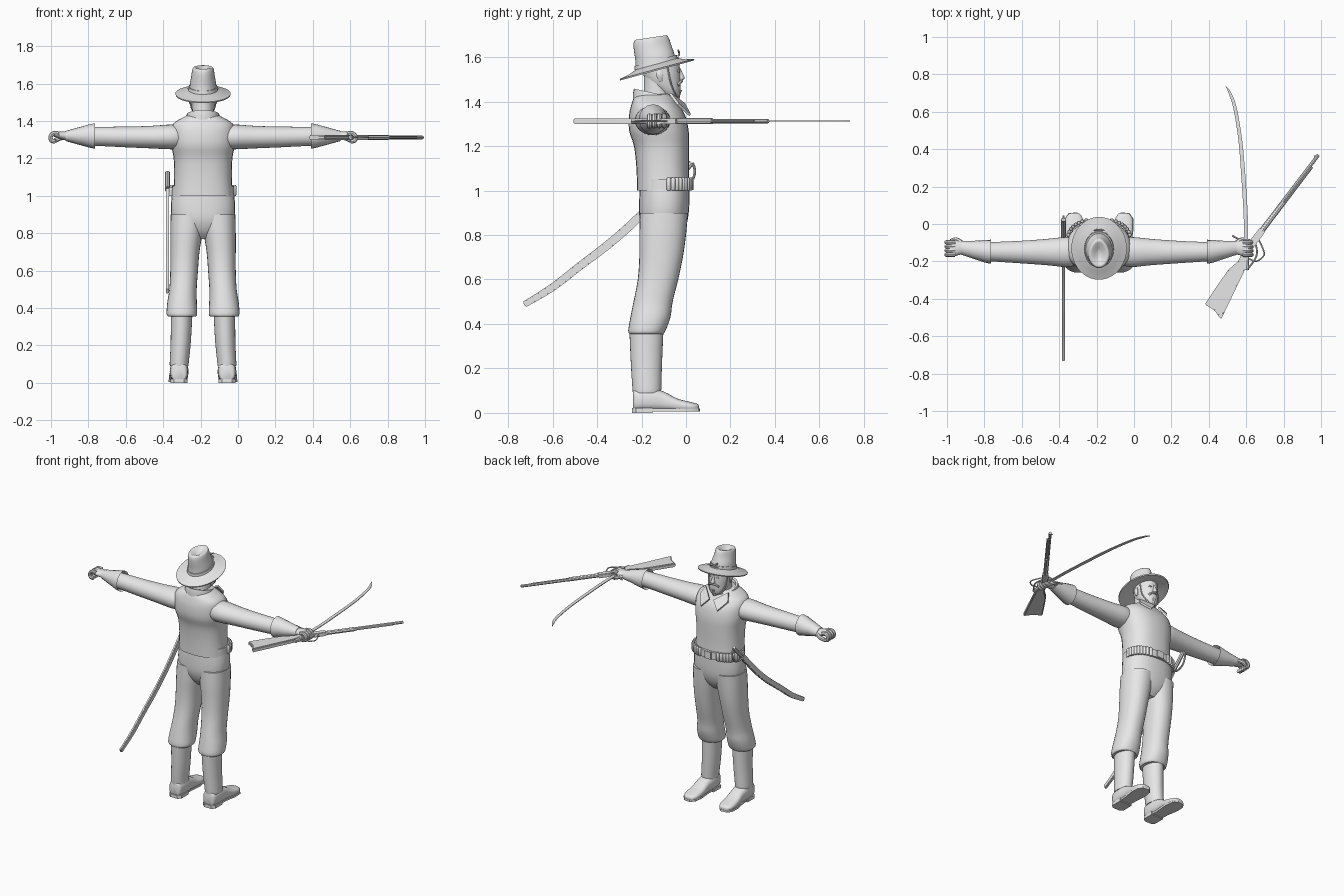
import bpy, bmesh, math
from mathutils import Vector

C = -0.187  # x of the body's middle plane
grey = bpy.data.materials.new("light grey")
grey.diffuse_color = (0.8, 0.8, 0.8, 1)


def finish(name, bm, angle=40):
    bmesh.ops.recalc_face_normals(bm, faces=bm.faces)
    me = bpy.data.meshes.new(name)
    bm.to_mesh(me)
    bm.free()
    me.materials.append(grey)
    me.shade_smooth()
    me.set_sharp_from_angle(angle=math.radians(angle))
    ob = bpy.data.objects.new(name, me)
    bpy.context.collection.objects.link(ob)
    return ob


def smooth_rows(rows, k):
    """Catmull-Rom interpolation of ring parameters."""
    out = []
    for i in range(len(rows) - 1):
        p = [rows[max(0, min(len(rows) - 1, i + j))] for j in (-1, 0, 1, 2)]
        for s in range(k):
            t = s / k
            out.append([0.5 * (2 * b + (c - a) * t + (2 * a - 5 * b + 4 * c - d) * t * t
                               + (3 * b - a - 3 * c + d) * t ** 3) for a, b, c, d in zip(*p)])
    return out + [list(rows[-1])]


def loft(name, rings, axis="z", k=3, n=28, power=2.0, tilt=0.0, angle=40):
    """Skin rings of (position, centre a, centre b, radius a, radius b) along an axis."""
    bm = bmesh.new()
    loops = []
    for t, a, b, ra, rb in (smooth_rows(rings, k) if k > 1 else rings):
        loop = []
        for i in range(n):
            w = 2 * math.pi * i / n
            c, s = math.cos(w), math.sin(w)
            p = a + ra * math.copysign(abs(c) ** (2 / power), c)
            q = b + rb * math.copysign(abs(s) ** (2 / power), s)
            tt = t + tilt * (q - b)
            loop.append(bm.verts.new({"z": (p, q, tt), "x": (tt, p, q), "y": (p, tt, q)}[axis]))
        loops.append(loop)
    for l0, l1 in zip(loops, loops[1:]):
        for i in range(n):
            bm.faces.new((l0[i], l0[(i + 1) % n], l1[(i + 1) % n], l1[i]))
    bm.faces.new(loops[0])
    bm.faces.new(loops[-1])
    return finish(name, bm, angle)


def tube(name, pts, r, smooth=True):
    """Round rod along a path."""
    cu = bpy.data.curves.new(name, "CURVE")
    cu.dimensions = "3D"
    cu.bevel_depth, cu.bevel_resolution, cu.use_fill_caps = r, 2, True
    path = smooth_rows(pts, 4) if smooth else pts
    sp = cu.splines.new("POLY")
    sp.points.add(len(path) - 1)
    for p, co in zip(sp.points, path):
        p.co = (*co, 1)
    tmp = bpy.data.objects.new(name + "_path", cu)
    bpy.context.collection.objects.link(tmp)
    me = bpy.data.meshes.new_from_object(tmp.evaluated_get(bpy.context.evaluated_depsgraph_get()))
    bpy.data.objects.remove(tmp)
    bm = bmesh.new()
    bm.from_mesh(me)
    bpy.data.meshes.remove(me)
    return finish(name, bm)


def plate(name, outline, offset, bevel=0.0):
    """Solid slab between an outline and its offset copy."""
    bm = bmesh.new()
    f = bm.faces.new([bm.verts.new(p) for p in outline])
    g = bmesh.ops.extrude_face_region(bm, geom=[f])["geom"]
    bmesh.ops.translate(bm, verts=[v for v in g if isinstance(v, bmesh.types.BMVert)], vec=offset)
    if bevel:
        bmesh.ops.bevel(bm, geom=bm.edges[:], offset=bevel, segments=2, affect="EDGES")
    return finish(name, bm)


def ribbon(rows):
    """2D outline around a centre line of (u, v, half width)."""
    rows = smooth_rows(rows, 5)
    left, right = [], []
    for i, (u, v, w) in enumerate(rows):
        a, b = rows[max(i - 1, 0)], rows[min(i + 1, len(rows) - 1)]
        d = Vector((b[0] - a[0], b[1] - a[1])).normalized()
        left.append((u - d.y * w, v + d.x * w))
        right.append((u + d.y * w, v - d.x * w))
    return left + right[::-1]


# Torso in a vest, hips
loft("vest", [(1.0, C, -.102, .160, .118), (1.1, C, -.105, .154, .118), (1.2, C, -.11, .157, .124),
              (1.27, C, -.122, .170, .134), (1.34, C, -.130, .172, .126), (1.385, C, -.140, .160, .106),
              (1.415, C, -.145, .115, .090), (1.435, C, -.145, .075, .070)], power=2.4)
loft("hips", [(.77, C, -.10, .06, .05), (.81, C, -.10, .12, .085), (.87, C, -.10, .163, .108),
              (.94, C, -.098, .172, .113), (1.01, C, -.096, .166, .112)], power=2.3)

for side, s in (("left", -1), ("right", 1)):
    X = lambda d: C + s * d
    # Trouser leg, boot and shoe
    loft(side + "_trouser_leg",
         [(.355, X(.113), -.178, .074, .076), (.37, X(.113), -.176, .082, .084), (.43, X(.112), -.160, .079, .090),
          (.5, X(.107), -.148, .073, .088), (.6, X(.101), -.126, .074, .091), (.7, X(.097), -.112, .078, .098),
          (.8, X(.089), -.105, .086, .105), (.9, X(.080), -.099, .093, .108)], power=2.2)
    loft(side + "_boot_shaft", [(.09, X(.127), -.176, .050, .063), (.11, X(.127), -.176, .051, .065),
                                (.22, X(.119), -.178, .054, .070), (.38, X(.114), -.178, .058, .077)])
    loft(side + "_shoe", [(-.238, X(.128), .055, .030, .043), (-.225, X(.128), .058, .044, .050),
                          (-.16, X(.128), .060, .050, .052), (-.10, X(.129), .052, .047, .044),
                          (-.04, X(.131), .036, .050, .029), (.02, X(.133), .028, .048, .021),
                          (.05, X(.133), .025, .034, .016), (.058, X(.133), .023, .018, .010)],
         "y", power=2.6)
    plate(side + "_shoe_sole", [(X(d), y, .006) for d, y in
          ((.09, -.22), (.108, -.24), (.148, -.24), (.166, -.22), (.172, -.10), (.185, -.03), (.183, .03), (.163, .058),
           (.118, .062), (.092, .04), (.083, -.02), (.09, -.10))], (0, 0, .013))
    plate(side + "_shoe_heel", [(X(d), y, 0) for d, y in
          ((.082, -.225), (.102, -.243), (.154, -.243), (.174, -.225), (.174, -.15), (.082, -.15))], (0, 0, .022))

    # Sleeve, flared gauntlet cuff and closed hand
    loft(side + "_sleeve", [(X(.11), -.148, 1.312, .066, .058), (X(.17), -.150, 1.315, .080, .066),
                            (X(.28), -.150, 1.314, .070, .060), (X(.42), -.150, 1.315, .060, .055),
                            (X(.60), -.148, 1.319, .050, .050)], "x")
    loft(side + "_gauntlet", [(X(.60), -.148, 1.32, .050, .052), (X(.578), -.148, 1.32, .064, .068),
                              (X(.60), -.147, 1.32, .062, .064), (X(.67), -.138, 1.32, .048, .045),
                              (X(.735), -.128, 1.32, .037, .027)], "x", k=1, n=16, angle=50)
    loft(side + "_palm", [(X(.72), -.128, 1.320, .030, .023), (X(.75), -.128, 1.322, .038, .022),
                          (X(.78), -.130, 1.327, .044, .017), (X(.80), -.130, 1.328, .038, .011)], "x", n=16)
    for i in range(4):
        y = -.164 + i * .022
        tube(f"{side}_finger_{i + 1}", [(X(d), y, z) for d, z in
             ((.77, 1.333), (.797, 1.335), (.815, 1.318), (.811, 1.296), (.789, 1.290))], .0115)
    tube(side + "_thumb", [(X(.735), -.100, 1.318), (X(.765), -.084, 1.308), (X(.79), -.092, 1.296)], .013)

    # Collar flap, ear, eye, moustache half and chin strap
    plate(side + "_collar_flap", [(X(.015), -.012, 1.385), (X(.085), -.075, 1.432), (X(.105), -.040, 1.385),
                                  (X(.062), .014, 1.335)], (0, .008, .008))
    loft(side + "_ear", [(1.49, X(.068), -.115, .004, .008), (1.52, X(.072), -.118, .009, .017),
                         (1.545, X(.070), -.118, .004, .010)], n=10)
    loft(side + "_eye", [(X(.016), -.032, 1.537, .002, .002), (X(.027), -.033, 1.537, .006, .006),
                         (X(.038), -.039, 1.537, .002, .002)], "x", n=10)
    tube(side + "_moustache", [(X(0), -.020, 1.491), (X(.02), -.023, 1.489), (X(.036), -.037, 1.474)], .007)
    tube(side + "_chin_strap", [(X(.068), -.085, 1.57), (X(.067), -.070, 1.49), (X(.045), -.050, 1.44),
                                (X(0), -.034, 1.412)], .0035)

# Head and collar
loft("neck", [(1.38, C, -.135, .062, .065), (1.44, C, -.128, .056, .060), (1.51, C, -.13, .056, .060)], k=1)
loft("head", [(1.412, C, -.060, .020, .020), (1.425, C, -.066, .040, .035), (1.45, C, -.080, .055, .055),
              (1.485, C, -.100, .065, .076), (1.53, C, -.110, .070, .084), (1.60, C, -.118, .066, .085)])
loft("nose", [(1.496, C, -.026, .013, .010), (1.506, C, -.024, .014, .018), (1.525, C, -.028, .009, .014),
              (1.55, C, -.032, .006, .007)], n=12)
tube("goatee", [(C, -.030, 1.455), (C, -.038, 1.43), (C, -.042, 1.41)], .012)
loft("collar", [(1.385, C, -.145, .094, .094), (1.415, C, -.145, .091, .094), (1.438, C, -.142, .084, .092),
                (1.436, C, -.140, .072, .080), (1.40, C, -.140, .066, .072)], k=1, tilt=-.22)

# Slouch hat: tilted wide brim, band, pinched crown
loft("hat_brim", [(1.560, C, -.130, .060, .075), (1.546, C, -.130, .105, .122), (1.540, C, -.130, .146, .166),
                  (1.547, C, -.130, .148, .168), (1.556, C, -.130, .108, .126), (1.572, C, -.130, .072, .090)],
     k=1, n=40, tilt=.27, angle=60)
crown = loft("hat_crown", [(1.560, C, -.135, .074, .092), (1.60, C, -.140, .070, .088), (1.64, C, -.150, .063, .084),
                           (1.672, C, -.156, .058, .080), (1.688, C, -.158, .050, .070), (1.682, C, -.158, .032, .050),
                           (1.668, C, -.158, .010, .020)], n=32, tilt=.15, angle=60)
for v in crown.data.vertices:  # front pinch of the crown
    if v.co.z > 1.62 and v.co.y > -.15:
        v.co.x = C + (v.co.x - C) * (1 - 2.5 * (v.co.y + .15) * min(1, (v.co.z - 1.62) / .05))
loft("hat_band", [(1.568, C, -.135, .074, .092), (1.568, C, -.135, .079, .097), (1.585, C, -.137, .077, .095),
                  (1.585, C, -.137, .070, .088)], k=1, n=32, tilt=.27)
for s in (-1, 1):  # crossed hat pins
    tube("hat_pin", [(C - s * .028, -.035, 1.605), (C, -.030, 1.615), (C + s * .028, -.035, 1.632)], .004)

# Belt with buckle and cartridges
loft("belt", [(1.004, C, -.090, .160, .112), (1.004, C, -.090, .167, .118), (1.052, C, -.090, .165, .118),
              (1.052, C, -.090, .155, .110)], k=1, n=40, power=2.4)
plate("belt_buckle", [(C + x, .026, z) for x, z in ((-.026, 1.002), (.026, 1.002), (.026, 1.054), (-.026, 1.054))],
      (0, .01, 0), .003)
for s in (-1, 1):
    for i in range(9):
        w = math.radians(4 + i * 8.3)
        c, sn = math.cos(w) ** (2 / 2.4), math.sin(w) ** (2 / 2.4)
        x, y = C + s * .168 * c, -.090 + .116 * sn
        loft("cartridge", [(1.0, x, y, .007, .007), (1.004, x, y, .0105, .0105), (1.052, x, y, .0105, .0105),
                           (1.058, x, y, .007, .007)], k=1, n=10)

# Scabbard at the left hip with a sheathed hilt
SX = -.385
plate("scabbard", [(SX, u, v) for u, v in ribbon([(-.728, .487, .014), (-.60, .565, .017), (-.475, .662, .018),
      (-.34, .765, .019), (-.21, .882, .019), (-.07, 1.03, .019)])], (.017, 0, 0), .004)
tube("sheathed_grip", [(SX + .008, -.07, 1.03), (SX + .008, -.01, 1.085), (SX + .008, .025, 1.125)], .013)
tube("sheathed_guard", [(SX + .008, -.09, 1.05), (SX + .008, -.045, 1.015), (SX + .008, .015, 1.03),
                        (SX + .008, .04, 1.08), (SX + .008, .030, 1.125)], .006)
plate("scabbard_hanger", [(SX + .015, -.11, 1.0), (SX + .015, -.08, 1.0), (SX + .015, -.08, 1.045),
                          (SX + .015, -.11, 1.045)], (.03, 0, 0))

# Drawn sabre in the right hand, lying flat
Z = 1.313
plate("sabre_blade", [(u, v, Z - .002) for u, v in ribbon([(.600, -.10, .011), (.597, .05, .011), (.585, .25, .011),
      (.568, .45, .010), (.540, .62, .009), (.513, .70, .007), (.490, .738, .001)])], (0, 0, .005))
tube("sabre_grip", [(.602, -.245, Z), (.604, -.17, Z), (.601, -.085, Z)], .012)
tube("sabre_guard", [(.525, -.062, Z), (.56, -.080, Z), (.60, -.083, Z), (.645, -.100, Z),
                     (.655, -.17, Z), (.605, -.245, Z)], .005)


# Rifle held flat, from butt to muzzle
def R(u, v, z=1.312):
    return (.604 + .607 * u - .795 * v, -.134 + .795 * u + .607 * v, z)


plate("rifle_stock", [R(u, v, 1.299) for u, v in
      ((-.372, 0), (-.25, .008), (-.15, .012), (-.08, -.002), (0, .012), (.02, -.022), (-.05, -.040), (-.10, -.060),
       (-.19, -.078), (-.28, -.097), (-.383, -.118), (-.366, -.060))], (0, 0, .026), .005)
plate("rifle_receiver", [R(u, v, 1.299) for u, v in ((-.01, .015), (.13, .015), (.13, -.022), (-.01, -.024))],
      (0, 0, .026), .003)
tube("rifle_forestock", [R(.12, -.005), R(.32, -.004)], .0135, False)
tube("rifle_barrel", [R(.10, .002), R(.632, .002)], .0095, False)
tube("rifle_magazine_tube", [R(.12, -.012), R(.56, -.011)], .006, False)
tube("rifle_lever", [R(.08, -.015), R(.06, -.055), R(.03, -.092), R(-.02, -.080), R(-.035, -.038)], .004)
tube("rifle_hammer", [R(-.01, .005), R(-.025, .022), R(-.045, .026)], .005)
plate("rifle_front_sight", [R(.60, .009), R(.62, .009), R(.615, .020)], (0, 0, .003))
